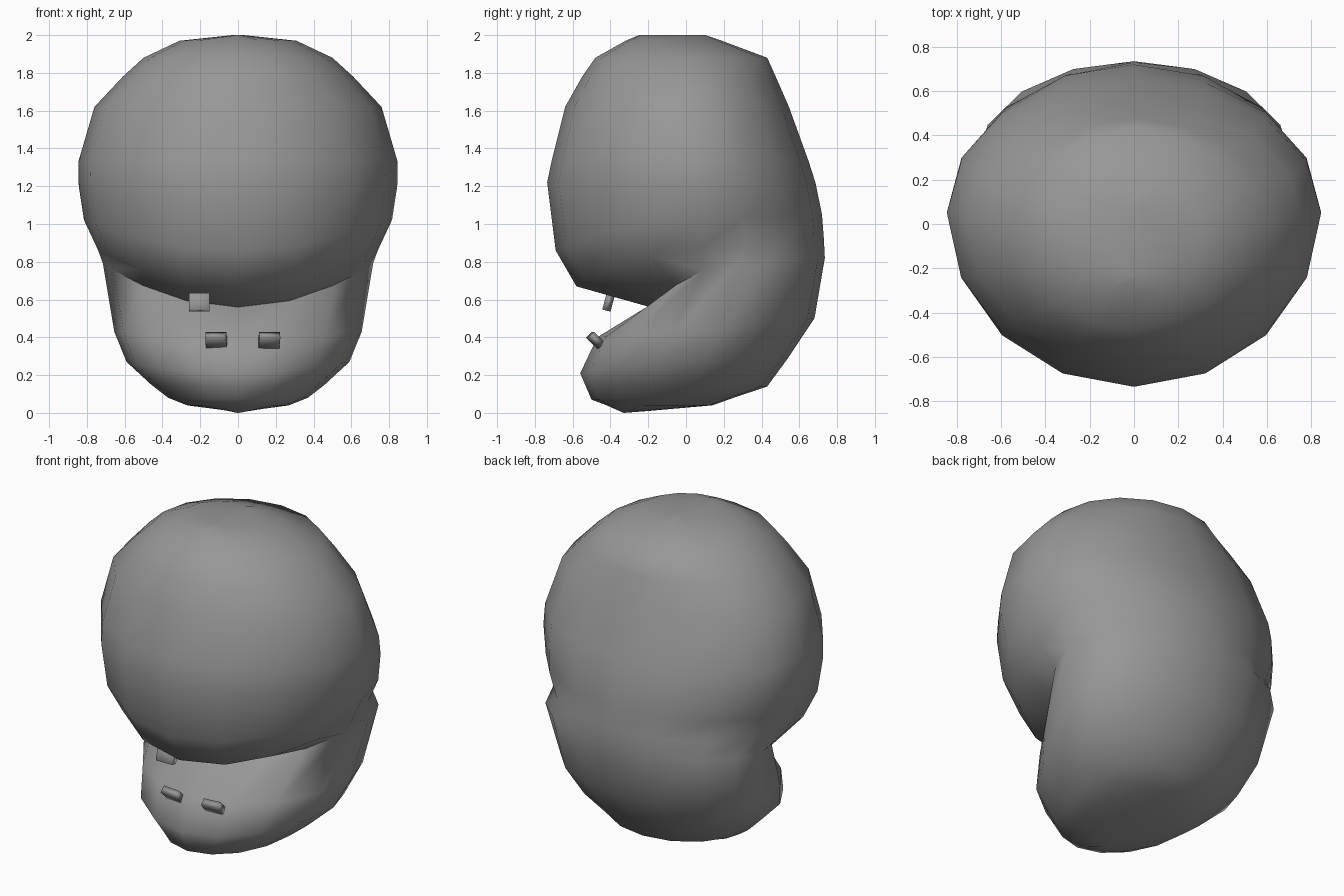
import bpy, bmesh, math

if "Cube" in bpy.data.objects:
    bpy.data.objects.remove(bpy.data.objects["Cube"])

SIDES = 16
dark = bpy.data.materials.new("dark_grey")
dark.diffuse_color = (0.31, 0.31, 0.31, 1)
dark.use_nodes = True
dark.node_tree.nodes["Principled BSDF"].inputs["Base Color"].default_value = dark.diffuse_color


def loft(name, rings):
    """Tilted egg-shaped rings: front y z, widest y z, back y z, half width."""
    bm = bmesh.new()
    loops = []
    for fy, fz, my, mz, by, bz, width in rings:
        loop = []
        for i in range(SIDES):
            a = 2 * math.pi * i / SIDES
            c, s = math.cos(a), math.sin(a)
            if c > 0:
                y, z = my + (fy - my) * c, mz + (fz - mz) * c * c
            else:
                y, z = my - (by - my) * c, mz - (bz - mz) * c
            loop.append(bm.verts.new((width * s, y, z)))
        loops.append(loop)
    for lo, hi in zip(loops, loops[1:]):
        for i in range(SIDES):
            j = (i + 1) % SIDES
            bm.faces.new((lo[i], lo[j], hi[j], hi[i]))
    bm.faces.new(loops[0][::-1])
    bm.faces.new(loops[-1])
    bmesh.ops.recalc_face_normals(bm, faces=bm.faces)
    mesh = bpy.data.meshes.new(name)
    bm.to_mesh(mesh)
    bm.free()
    mesh.materials.append(dark)
    ob = bpy.data.objects.new(name, mesh)
    bpy.context.collection.objects.link(ob)
    return ob


def tooth(name, loc, size, rot):
    bpy.ops.mesh.primitive_cube_add(size=1, location=loc,
                                    rotation=[math.radians(r) for r in rot])
    ob = bpy.context.object
    ob.name = name
    ob.scale = size
    ob.data.materials.append(dark)
    bpy.ops.object.shade_smooth()


# One skin: chin, jaw, folded mouth crease, then the big round head
head = loft("head", [
    (-0.33, 0.00, -0.28, 0.01, -0.20, 0.01, 0.04),
    (-0.42, 0.04, -0.10, 0.04, 0.14, 0.04, 0.27),
    (-0.50, 0.07, -0.02, 0.08, 0.28, 0.09, 0.37),
    (-0.53, 0.14, 0.03, 0.15, 0.43, 0.14, 0.46),
    (-0.56, 0.21, 0.10, 0.27, 0.54, 0.29, 0.59),
    (-0.47, 0.40, 0.18, 0.43, 0.68, 0.50, 0.655),
    # mouth crease
    (-0.19, 0.56, 0.27, 0.79, 0.735, 0.82, 0.715),
    # upper lip rim
    (-0.58, 0.67, 0.06, 0.86, 0.73, 0.92, 0.74),
    (-0.69, 0.86, 0.06, 1.02, 0.72, 1.05, 0.815),
    (-0.735, 1.22, 0.06, 1.20, 0.685, 1.22, 0.843),
    (-0.71, 1.34, 0.05, 1.33, 0.65, 1.33, 0.845),
    (-0.64, 1.62, 0.02, 1.62, 0.545, 1.62, 0.76),
    (-0.55, 1.78, 0.00, 1.78, 0.475, 1.78, 0.61),
    (-0.48, 1.88, -0.02, 1.88, 0.43, 1.88, 0.50),
    (-0.32, 1.97, -0.06, 1.97, 0.19, 1.97, 0.31),
    (-0.25, 2.00, -0.08, 2.00, 0.10, 2.00, 0.03),
])
bpy.context.view_layer.objects.active = head
head.select_set(True)
bpy.ops.object.shade_smooth_by_angle(angle=math.radians(60))
head.select_set(False)

# Small peg teeth
tooth("upper_tooth", (-0.205, -0.41, 0.585), (0.11, 0.045, 0.09), (-15, 0, 0))
tooth("lower_tooth_left", (-0.115, -0.48, 0.385), (0.11, 0.045, 0.08), (45, 0, -6))
tooth("lower_tooth_right", (0.165, -0.48, 0.385), (0.11, 0.045, 0.08), (45, 0, 6))
